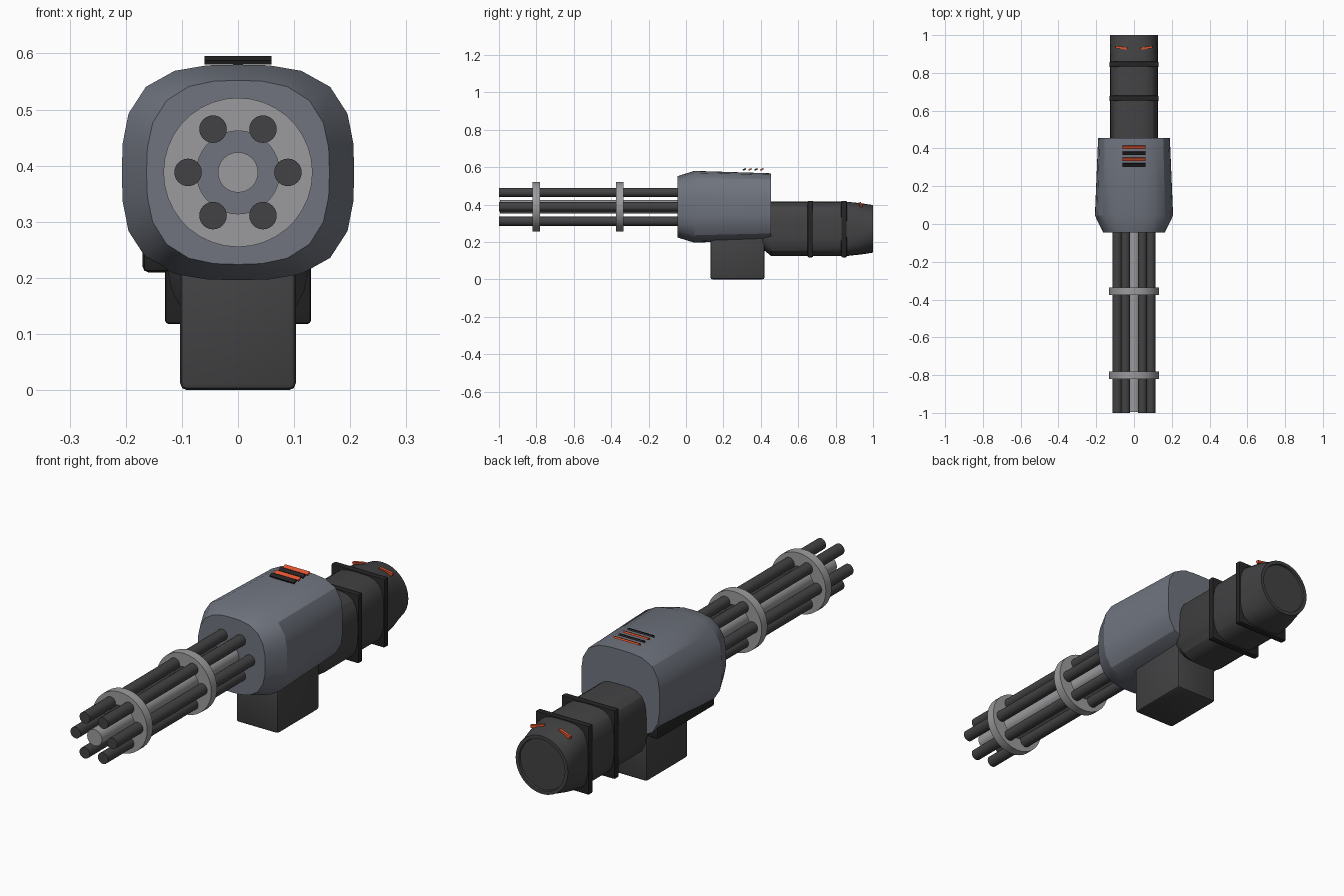
import bpy, bmesh
from math import cos, sin, pi, radians
from mathutils import Matrix, Vector

if "Cube" in bpy.data.objects:
    bpy.data.objects.remove(bpy.data.objects["Cube"])


def material(name, rgb):
    m = bpy.data.materials.new(name)
    m.diffuse_color = (*rgb, 1)
    m.use_nodes = True
    m.node_tree.nodes["Principled BSDF"].inputs["Base Color"].default_value = m.diffuse_color
    return m


STEEL = material("blue_grey", (0.16, 0.175, 0.21))
DARK = material("dark_grey", (0.055, 0.055, 0.058))
BLACK = material("black", (0.018, 0.018, 0.018))
LIGHT = material("light_grey", (0.33, 0.33, 0.34))
RED = material("red", (0.75, 0.09, 0.03))


def finish(name, bm, mat):
    bmesh.ops.recalc_face_normals(bm, faces=bm.faces)
    me = bpy.data.meshes.new(name)
    bm.to_mesh(me)
    bm.free()
    me.materials.append(mat)
    ob = bpy.data.objects.new(name, me)
    bpy.context.collection.objects.link(ob)
    bpy.ops.object.select_all(action='DESELECT')
    ob.select_set(True)
    bpy.context.view_layer.objects.active = ob
    bpy.ops.object.shade_smooth_by_angle(angle=radians(25))
    return ob


def loft(name, sections, mat, sides=24):
    """Skin rounded-square sections (y, centre z, half width, half height, exponent)."""
    bm = bmesh.new()
    rings = []
    for y, zc, rx, rz, n in sections:
        ring = []
        for i in range(sides):
            a = 2 * pi * i / sides
            c, s = cos(a), sin(a)
            k = (abs(c) ** n + abs(s) ** n) ** (-1 / n)
            ring.append(bm.verts.new((rx * k * c, y, zc + rz * k * s)))
        rings.append(ring)
    for r0, r1 in zip(rings, rings[1:]):
        for i in range(sides):
            j = (i + 1) % sides
            bm.faces.new((r0[i], r0[j], r1[j], r1[i]))
    bm.faces.new(rings[0])
    bm.faces.new(rings[-1])
    return finish(name, bm, mat)


def box(name, center, size, mat, bevel=0.0, rot=None):
    bm = bmesh.new()
    bmesh.ops.create_cube(bm, size=1)
    bmesh.ops.scale(bm, vec=size, verts=bm.verts)
    if bevel:
        bmesh.ops.bevel(bm, geom=bm.edges[:], offset=bevel, segments=2,
                        profile=0.5, affect='EDGES')
    if rot:
        bmesh.ops.transform(bm, matrix=rot, verts=bm.verts)
    bmesh.ops.translate(bm, vec=Vector(center), verts=bm.verts)
    return finish(name, bm, mat)


def rod(name, x, z, r, y0, y1, mat):
    bm = bmesh.new()
    bmesh.ops.create_cone(bm, cap_ends=True, segments=24, radius1=r, radius2=r, depth=y1 - y0)
    bmesh.ops.transform(bm, verts=bm.verts, matrix=Matrix.Translation(
        (x, (y0 + y1) / 2, z)) @ Matrix.Rotation(pi / 2, 4, 'X'))
    return finish(name, bm, mat)


def clamp_ring(name, y, ro, ri, zc, t, mat, sides=36):
    bm = bmesh.new()
    rings = [[bm.verts.new((r * cos(2 * pi * i / sides), yy, zc + r * sin(2 * pi * i / sides)))
              for i in range(sides)]
             for r, yy in ((ro, y - t), (ro, y + t), (ri, y + t), (ri, y - t))]
    for k in range(4):
        a, b = rings[k], rings[(k + 1) % 4]
        for i in range(sides):
            j = (i + 1) % sides
            bm.faces.new((a[i], a[j], b[j], b[i]))
    return finish(name, bm, mat)


AXIS = 0.388

# main housing
loft("housing", [(-0.045, AXIS, 0.163, 0.164, 2.8),
                 (0.045, AXIS, 0.207, 0.192, 3.0),
                 (0.455, 0.390, 0.190, 0.177, 3.4)], STEEL)

# barrel cluster
rod("spindle", 0, AXIS, 0.036, -0.995, 0.0, LIGHT)
for i in range(6):
    a = i * pi / 3
    rod(f"barrel_{i + 1}", 0.089 * cos(a), AXIS + 0.089 * sin(a), 0.0245, -1.0, 0.0, DARK)
for i, y in enumerate((-0.80, -0.355)):
    clamp_ring(f"barrel_clamp_{i + 1}", y, 0.133, 0.074, AXIS, 0.02, LIGHT)

# rear motor section, blending to a round end with a recessed cap
loft("motor", [(0.40, 0.275, 0.105, 0.105, 3.5),
               (0.455, 0.27, 0.126, 0.145, 3.6),
               (0.86, 0.27, 0.126, 0.145, 3.6),
               (0.935, 0.27, 0.127, 0.137, 2.7),
               (0.975, 0.27, 0.128, 0.131, 2.1),
               (1.0, 0.27, 0.127, 0.127, 2.0),
               (1.0, 0.27, 0.112, 0.112, 2.0),
               (0.992, 0.27, 0.110, 0.110, 2.0)], DARK, 32)
for i, y in enumerate((0.665, 0.845)):
    box(f"motor_band_{i + 1}", (0, y, 0.269), (0.26, 0.03, 0.302), BLACK, 0.006)

# ammunition box and side rail
box("ammo_box", (0, 0.275, 0.13), (0.206, 0.29, 0.26), DARK, 0.012)
box("side_rail", (-0.145, 0.24, 0.24), (0.05, 0.40, 0.06), BLACK, 0.01)

# top vent slats, alternating dark and red
for i, y in enumerate((0.312, 0.343, 0.375, 0.406)):
    box(f"vent_slat_{i + 1}", (0, y, 0.588), (0.12, 0.018, 0.008),
        RED if i % 2 else BLACK, rot=Matrix.Rotation(radians(25), 4, 'X'))

# red marker lights on the motor end
for s in (-1, 1):
    box("marker_left" if s < 0 else "marker_right", (s * 0.066, 0.933, 0.399),
        (0.062, 0.012, 0.012), RED,
        rot=Matrix.Rotation(radians(14 * s), 4, 'Y') @ Matrix.Rotation(radians(8 * s), 4, 'Z'))
